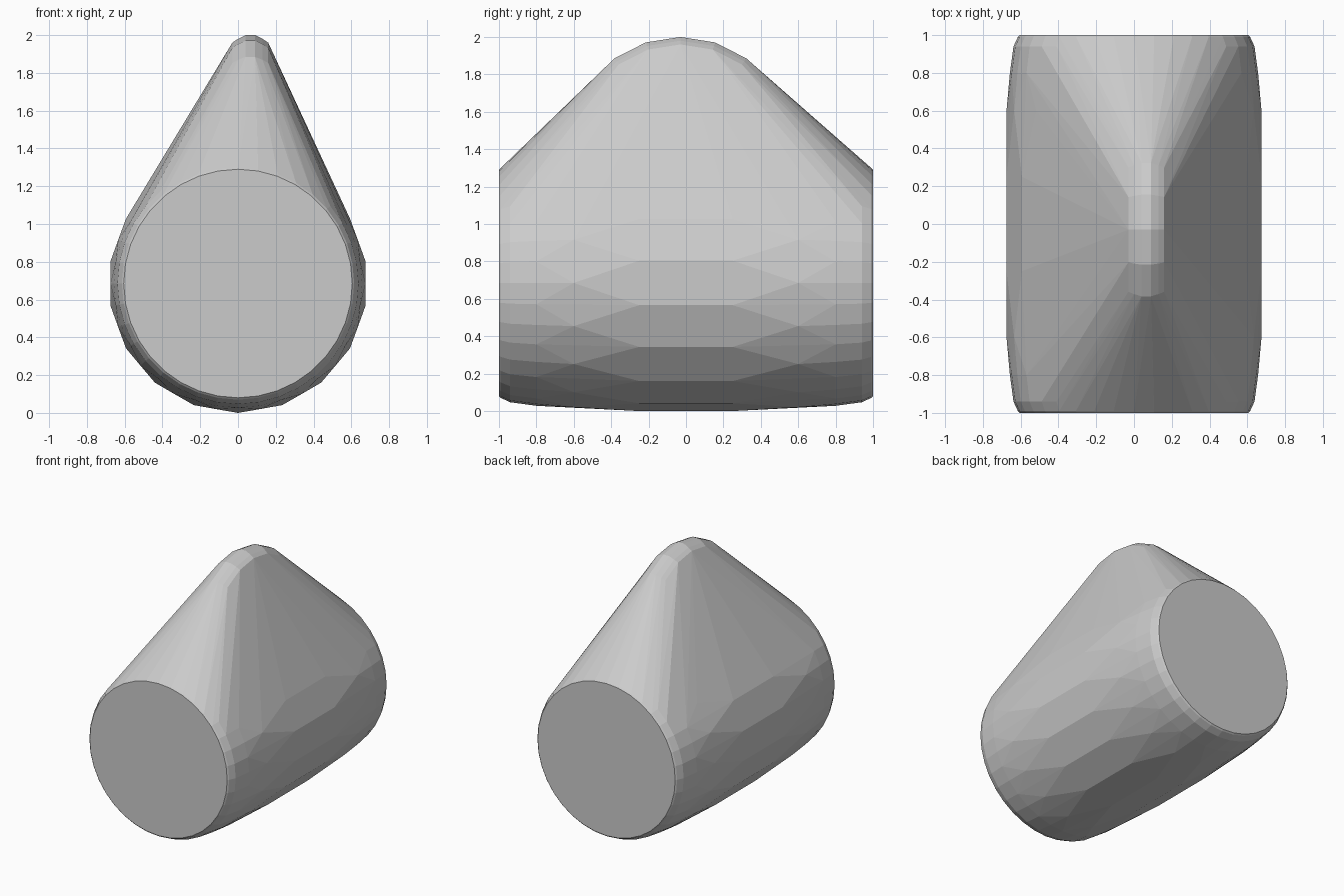
import bpy, bmesh
from math import sin, cos, pi

if "Cube" in bpy.data.objects:
    bpy.data.objects.remove(bpy.data.objects["Cube"])

bm = bmesh.new()

# Barrel rings along y: (distance from middle, radius, sides, offset in steps)
rings = [(0.25, 0.685, 18, 0), (0.6, 0.675, 18, 0.5), (0.8, 0.657, 36, 0),
         (0.94, 0.638, 36, 0), (0.99, 0.615, 36, 0), (1.0, 0.605, 36, 0)]
for y, r, n, off in rings:
    for side in (-1, 1):
        for i in range(n):
            a = 2 * pi * (i + off) / n
            bm.verts.new((r * sin(a), side * y, 0.685 - r * cos(a)))

# Thin rounded disc forming the top ridge: (x, radius)
for x, r in [(-0.03, 0.56), (0.0, 0.58), (0.04, 0.6), (0.09, 0.6), (0.13, 0.58), (0.16, 0.56)]:
    for i in range(20):
        a = 2 * pi * i / 20
        bm.verts.new((x, -0.03 + r * sin(a), 1.4 + r * cos(a)))

# Stretch one skin around the barrel and the ridge
res = bmesh.ops.convex_hull(bm, input=bm.verts[:])
inner = {g for g in res["geom_interior"] + res["geom_unused"]
         if isinstance(g, bmesh.types.BMVert)}
bmesh.ops.delete(bm, geom=list(inner), context='VERTS')
bmesh.ops.dissolve_limit(bm, angle_limit=0.01, verts=bm.verts[:], edges=bm.edges[:])
bmesh.ops.recalc_face_normals(bm, faces=bm.faces[:])

mesh = bpy.data.meshes.new("hull_body")
bm.to_mesh(mesh)
bm.free()
body = bpy.data.objects.new("hull_body", mesh)
bpy.context.collection.objects.link(body)
